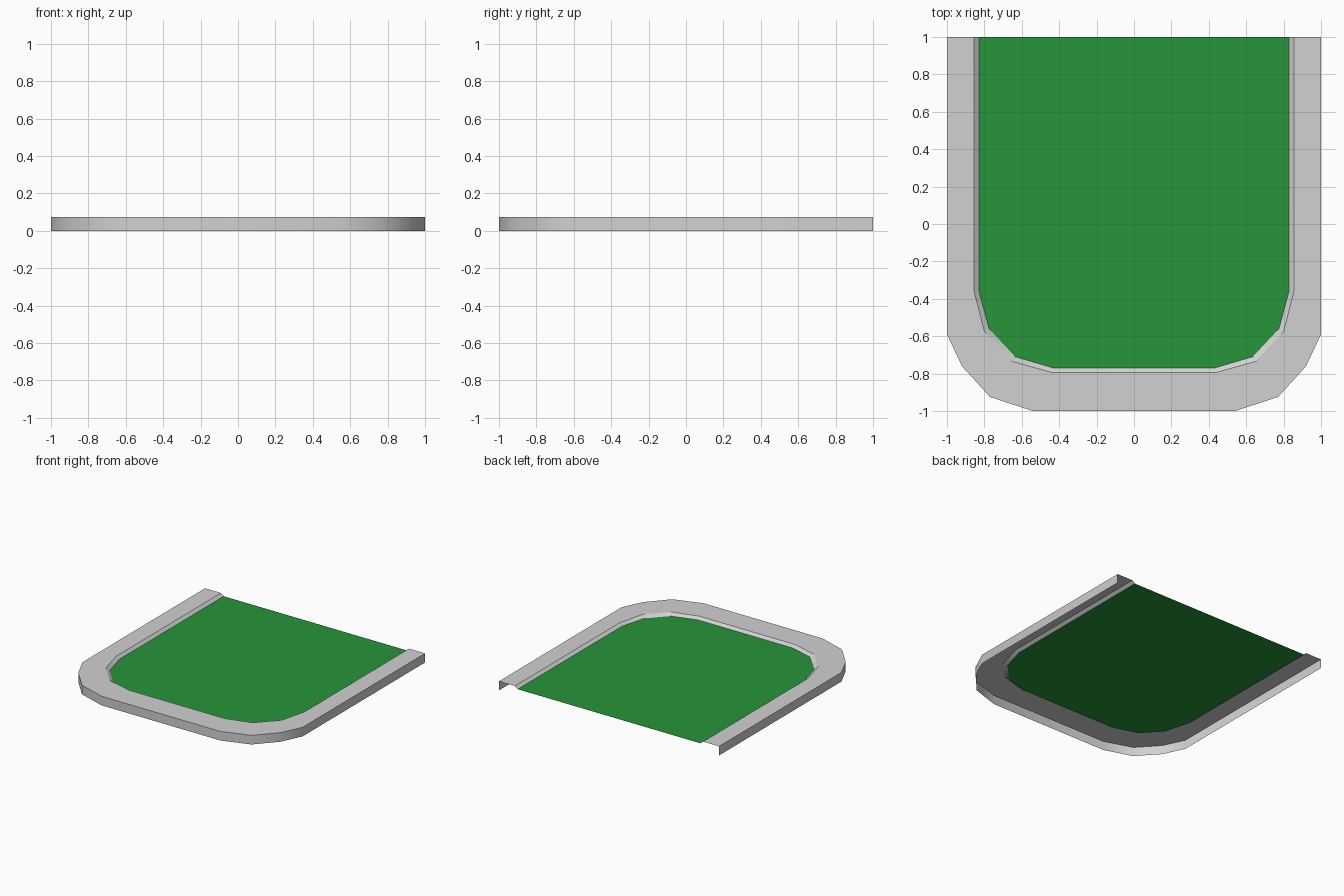
import bpy, math

if "Cube" in bpy.data.objects:
    bpy.data.objects.remove(bpy.data.objects["Cube"])


def material(name, rgb):
    m = bpy.data.materials.new(name)
    m.diffuse_color = (*rgb, 1)
    m.use_nodes = True
    m.node_tree.nodes["Principled BSDF"].inputs["Base Color"].default_value = m.diffuse_color
    return m


def full_path(half):
    # mirror a left-hand path to make the whole U shape
    return half + [(-x, y) for x, y in reversed(half)]


def make_object(name, verts, faces, mat):
    me = bpy.data.meshes.new(name)
    me.from_pydata(verts, [], faces)
    me.materials.append(mat)
    ob = bpy.data.objects.new(name, me)
    bpy.context.collection.objects.link(ob)
    return ob


TOP, LAWN = 0.075, 0.055
outer = full_path([(-1, 1), (-1, -0.59), (-0.92, -0.76), (-0.77, -0.925), (-0.54, -1)])
lip = full_path([(-0.855, 1), (-0.855, -0.36), (-0.80, -0.575), (-0.65, -0.735), (-0.435, -0.795)])
inner = full_path([(-0.83, 1), (-0.83, -0.355), (-0.775, -0.56), (-0.635, -0.71), (-0.43, -0.77)])

stone = material("light grey stone", (0.64, 0.64, 0.64))
green = material("grass green", (0.019, 0.30, 0.041))

# kerb: open shell with outer wall, flat top and sloped inner lip
rings = [(outer, 0), (outer, TOP), (lip, TOP), (inner, LAWN)]
n = len(outer)
verts = [(x, y, z) for path, z in rings for x, y in path]
faces = [(r * n + i, r * n + i + 1, (r + 1) * n + i + 1, (r + 1) * n + i)
         for r in range(len(rings) - 1) for i in range(n - 1)]
kerb = make_object("kerb", verts, faces, stone)
bpy.context.view_layer.objects.active = kerb
kerb.select_set(True)
bpy.ops.object.shade_smooth_by_angle(angle=math.radians(33))

# lawn: single flat sheet inside the kerb
make_object("lawn", [(x, y, LAWN) for x, y in inner], [tuple(range(n))], green)
